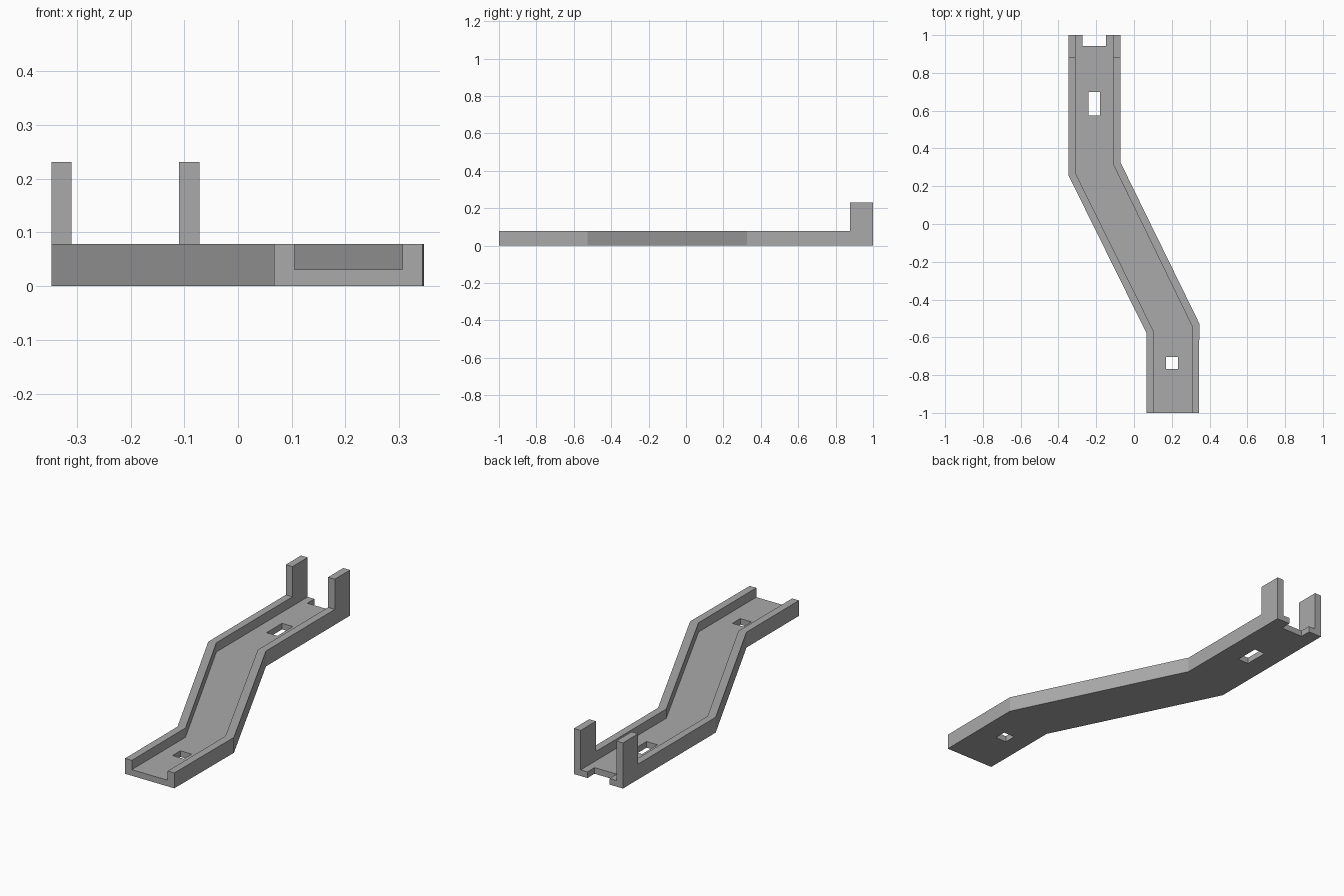
import bpy
import bmesh

default = bpy.data.objects.get("Cube")
if default:
    bpy.data.objects.remove(default, do_unlink=True)

FLOOR, RAIL, POST = 0.031, 0.078, 0.231

grey = bpy.data.materials.new("plain grey")
grey.use_nodes = True
colour = (0.4, 0.4, 0.4, 1)
grey.diffuse_color = colour
grey.node_tree.nodes["Principled BSDF"].inputs["Base Color"].default_value = colour


def prism(name, outline, z0, z1):
    """Extrude a counter-clockwise plan outline from z0 to z1."""
    bm = bmesh.new()
    base = bm.faces.new([bm.verts.new((x, y, z0)) for x, y in outline])
    top = bmesh.ops.extrude_face_region(bm, geom=[base])["geom"]
    verts = [v for v in top if isinstance(v, bmesh.types.BMVert)]
    bmesh.ops.translate(bm, verts=verts, vec=(0, 0, z1 - z0))
    bmesh.ops.recalc_face_normals(bm, faces=bm.faces)
    mesh = bpy.data.meshes.new(name)
    bm.to_mesh(mesh)
    bm.free()
    mesh.materials.append(grey)
    obj = bpy.data.objects.new(name, mesh)
    bpy.context.collection.objects.link(obj)
    return obj


def box(name, x0, x1, y0, y1, z0, z1):
    return prism(name, [(x0, y0), (x1, y0), (x1, y1), (x0, y1)], z0, z1)


def cut(body, cutter):
    cutter.hide_render = True
    mod = body.modifiers.new(cutter.name, "BOOLEAN")
    mod.operation = "DIFFERENCE"
    mod.solver = "EXACT"
    mod.object = cutter
    bpy.context.view_layer.objects.active = body
    bpy.ops.object.modifier_apply(modifier=mod.name)
    bpy.data.objects.remove(cutter, do_unlink=True)


# Dog-leg body, full height of the end posts
body = prism("channel_bracket", [
    (0.067, -1), (0.343, -1), (0.346, -0.527), (-0.072, 0.327),
    (-0.072, 1), (-0.347, 1), (-0.347, 0.258), (0.067, -0.58)], 0, POST)

# Lower everything in front of the posts to rail height
cut(body, box("post_relief", -1, 1, -1.2, 0.878, RAIL, 0.5))

# Trough between the side rails
cut(body, prism("trough", [
    (0.105, -1.2), (0.306, -1.2), (0.306, -0.538), (-0.11, 0.315),
    (-0.11, 1.2), (-0.31, 1.2), (-0.31, 0.27), (0.105, -0.57)], FLOOR, 0.5))

# Floor slots and the notch at the back end
for name, x0, x1, y0, y1 in [
        ("long_slot", -0.242, -0.181, 0.574, 0.698),
        ("short_slot", 0.17, 0.233, -0.767, -0.704),
        ("end_notch", -0.272, -0.148, 0.943, 1.2)]:
    cut(body, box(name, x0, x1, y0, y1, -0.1, 0.06))
